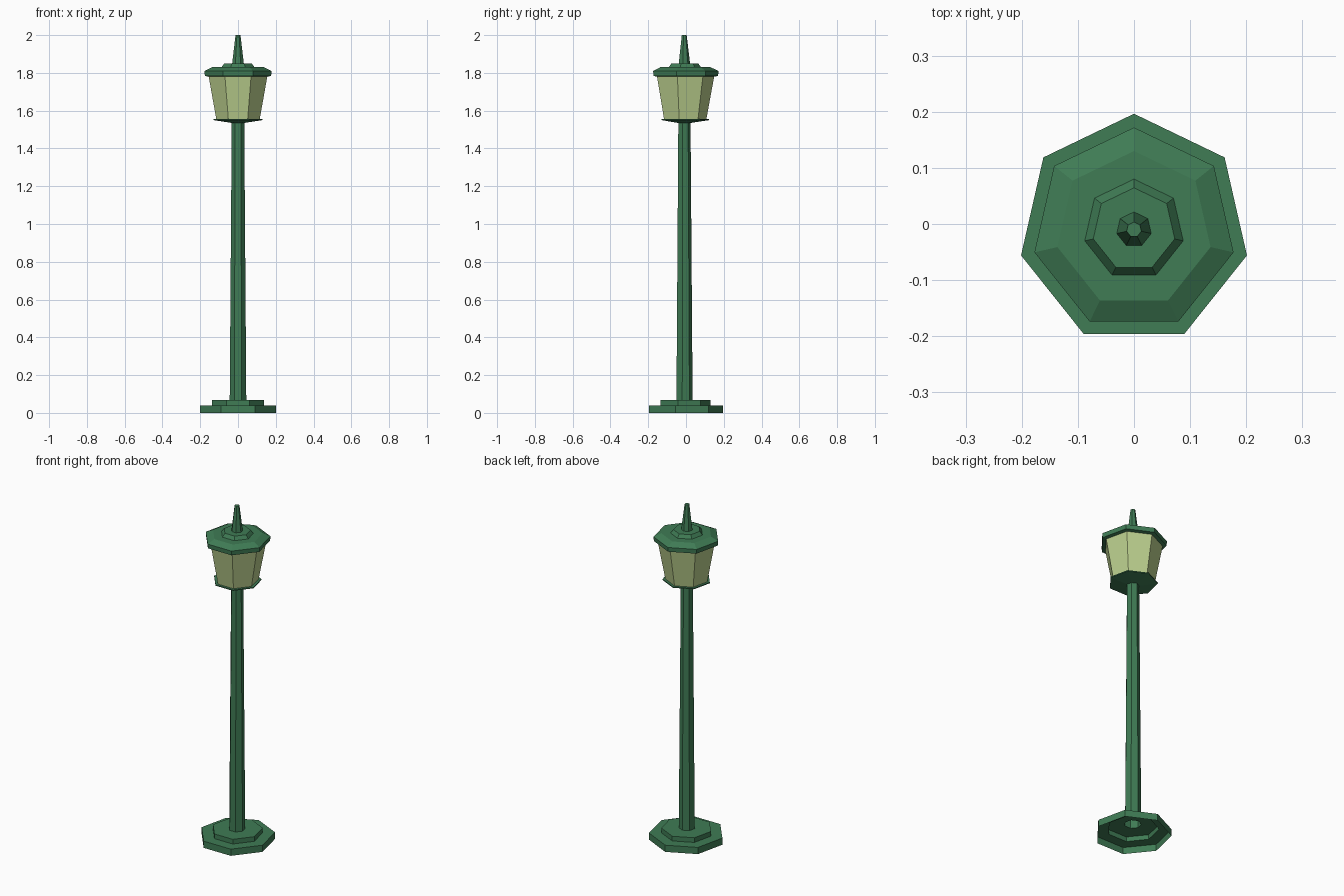
import bpy, bmesh, math

if "Cube" in bpy.data.objects:
    bpy.data.objects.remove(bpy.data.objects["Cube"])

SIDES = 7
CENTRE_Y = -0.01  # a heptagon's bounding box is off its centre


def material(name, rgb):
    m = bpy.data.materials.new(name)
    m.diffuse_color = (*rgb, 1)
    m.use_nodes = True
    m.node_tree.nodes["Principled BSDF"].inputs["Base Color"].default_value = m.diffuse_color
    return m


green = material("green paint", (0.05, 0.20, 0.09))
cream = material("pale lamp glass", (0.50, 0.63, 0.27))


def lathe(name, profile, mat, cap_top=False):
    """Seven-sided turning of a (radius, z) profile, one corner facing back."""
    bm = bmesh.new()
    rings = []
    for r, z in profile:
        ring = []
        for i in range(SIDES):
            a = math.pi / 2 + math.tau * i / SIDES
            ring.append(bm.verts.new((r * math.cos(a), CENTRE_Y + r * math.sin(a), z)))
        rings.append(ring)
    for lo, hi in zip(rings, rings[1:]):
        for i in range(SIDES):
            j = (i + 1) % SIDES
            bm.faces.new((lo[i], lo[j], hi[j], hi[i]))
    if cap_top:
        bm.faces.new(rings[-1])
    me = bpy.data.meshes.new(name)
    bm.to_mesh(me)
    bm.free()
    me.materials.append(mat)
    ob = bpy.data.objects.new(name, me)
    bpy.context.collection.objects.link(ob)
    return ob


# Stepped foot, open underneath
lathe("base", [(0.2065, 0), (0.2065, 0.04), (0.14, 0.04), (0.14, 0.068), (0.045, 0.068)], green)
# Tapered post
lathe("post", [(0.045, 0.068), (0.034, 1.535)], green)
# Shallow tray carrying the lantern
lathe("lantern_tray", [(0.034, 1.535), (0.133, 1.55), (0.133, 1.556), (0.118, 1.556)], green)
# Flared glass
lathe("lantern_glass", [(0.118, 1.556), (0.159, 1.78)], cream)
# Roof with raised collar
lathe("roof", [(0.159, 1.78), (0.18, 1.784), (0.182, 1.81), (0.14, 1.83), (0.09, 1.83),
               (0.0745, 1.85), (0.0315, 1.85)], green)
# Spike on top
lathe("finial", [(0.0315, 1.85), (0.0135, 2.0)], green, cap_top=True)
